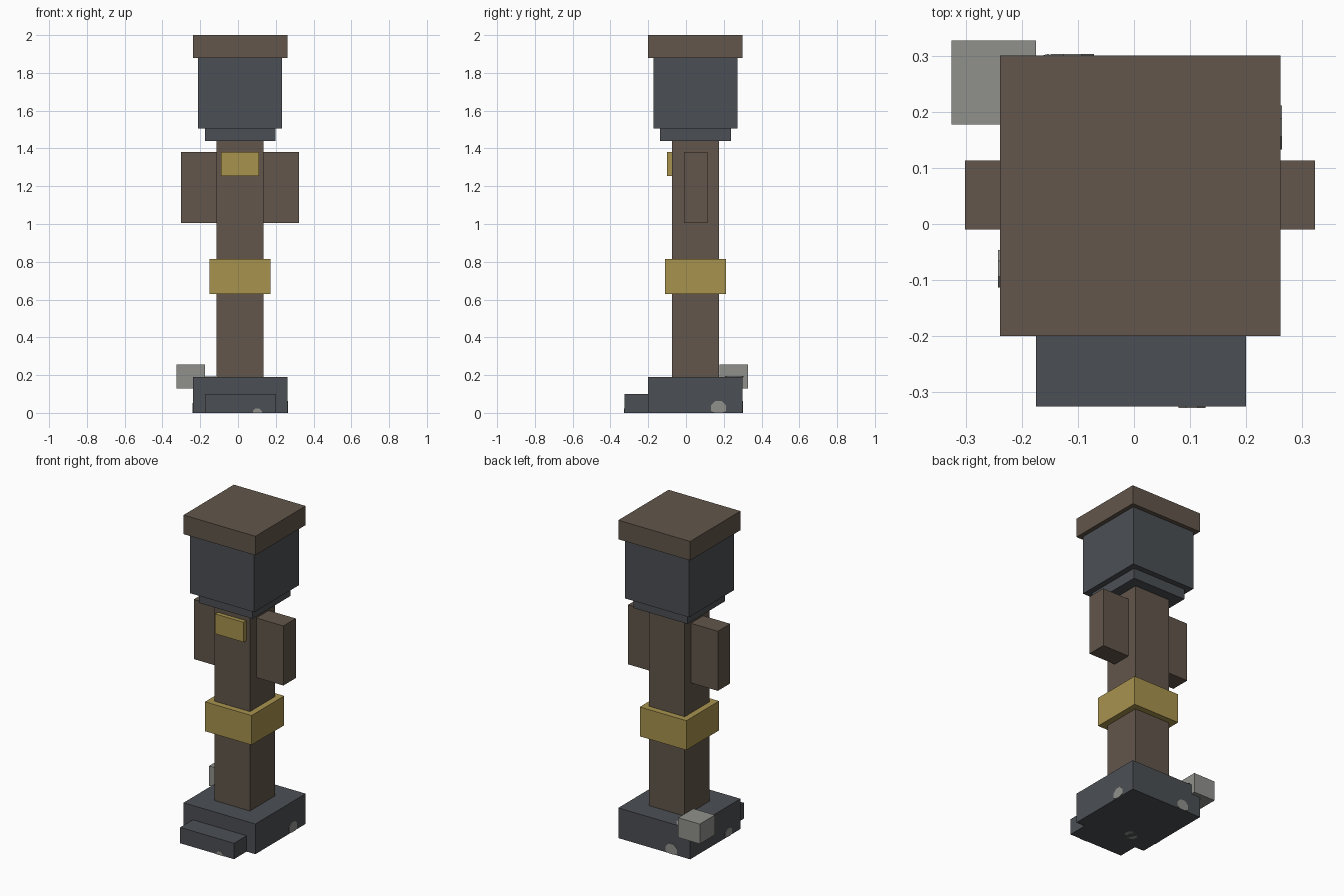
import bpy
import bmesh
import math
from mathutils import Vector

old = bpy.data.objects.get("Cube")
if old:
    bpy.data.objects.remove(old, do_unlink=True)


def material(name, rgb):
    m = bpy.data.materials.new(name)
    m.use_nodes = True
    m.diffuse_color = (*rgb, 1)
    m.node_tree.nodes["Principled BSDF"].inputs["Base Color"].default_value = (*rgb, 1)
    return m


brown = material("brown wood", (0.122, 0.093, 0.069))
slate = material("dark slate", (0.071, 0.078, 0.089))
gold = material("dull gold", (0.39, 0.29, 0.076))
grey = material("stone grey", (0.28, 0.285, 0.265))


def finish(name, bm, mat):
    bmesh.ops.recalc_face_normals(bm, faces=bm.faces)
    mesh = bpy.data.meshes.new(name)
    bm.to_mesh(mesh)
    bm.free()
    mesh.materials.append(mat)
    obj = bpy.data.objects.new(name, mesh)
    bpy.context.collection.objects.link(obj)
    return obj


def box(name, low, high, mat):
    """Box between two opposite corners."""
    low, high = Vector(low), Vector(high)
    bm = bmesh.new()
    bmesh.ops.create_cube(bm, size=1)
    bmesh.ops.scale(bm, vec=high - low, verts=bm.verts)
    bmesh.ops.translate(bm, vec=(low + high) / 2, verts=bm.verts)
    finish(name, bm, mat)


def block(name, half, z0, z1, mat):
    """Square block on the column axis."""
    box(name, (AX - half, AY - half, z0), (AX + half, AY + half, z1), mat)


def plate(name, centre, normal, radius, mat, sides=8):
    """Thin polygon plate on a surface, cut off at the ground."""
    n = Vector(normal)
    u = n.orthogonal().normalized()
    v = n.cross(u)
    bm = bmesh.new()
    ring = []
    for i in range(sides):
        a = (i + 0.5) * math.tau / sides
        p = Vector(centre) + radius * (math.cos(a) * u + math.sin(a) * v)
        p.z = max(p.z, 0)
        ring.append(bm.verts.new(p))
    face = bm.faces.new(ring)
    out = bmesh.ops.extrude_face_region(bm, geom=[face])["geom"]
    moved = [g for g in out if isinstance(g, bmesh.types.BMVert)]
    bmesh.ops.translate(bm, vec=n * 0.003, verts=moved)
    finish(name, bm, mat)


AX, AY = 0.011, 0.05

# Base and front step
block("base", 0.25, 0, 0.19, slate)
box("front_step", (-0.175, -0.325, 0), (0.2, -0.2, 0.1), slate)

# Column, belt and head
block("column", 0.124, 0.19, 1.44, brown)
block("belt", 0.162, 0.63, 0.815, gold)
block("collar", 0.187, 1.44, 1.505, slate)
block("head", 0.223, 1.505, 1.88, slate)
block("cap", 0.25, 1.88, 2, brown)

# Side arms
for name, side in (("left_arm", 1), ("right_arm", -1)):
    x0, x1 = sorted((AX + side * 0.124, AX + side * 0.312))
    box(name, (x0, -0.01, 1.005), (x1, 0.113, 1.38), brown)

# Front plaque
box("front_plaque", (-0.09, -0.1, 1.255), (0.11, -0.07, 1.38), gold)

# Stone block set in the back corner
box("corner_stone", (-0.325, 0.177, 0.13), (-0.175, 0.327, 0.255), grey)
plate("corner_chip", (-0.165, 0.255, 0.19), (0, 0, 1), 0.05, grey, 6)

# Stones flush with the base faces
plate("left_pebble", (0.261, 0.172, 0.025), (1, 0, 0), 0.042, grey)
plate("right_pebble", (-0.239, -0.08, 0.02), (-1, 0, 0), 0.036, grey)
plate("back_pebble", (-0.11, 0.3, 0.025), (0, 1, 0), 0.042, grey)
plate("step_pebble", (0.103, -0.325, 0), (0, -1, 0), 0.026, grey)
plate("bottom_pebble", (-0.07, -0.11, -0.002), (0, 0, 1), 0.045, grey)
